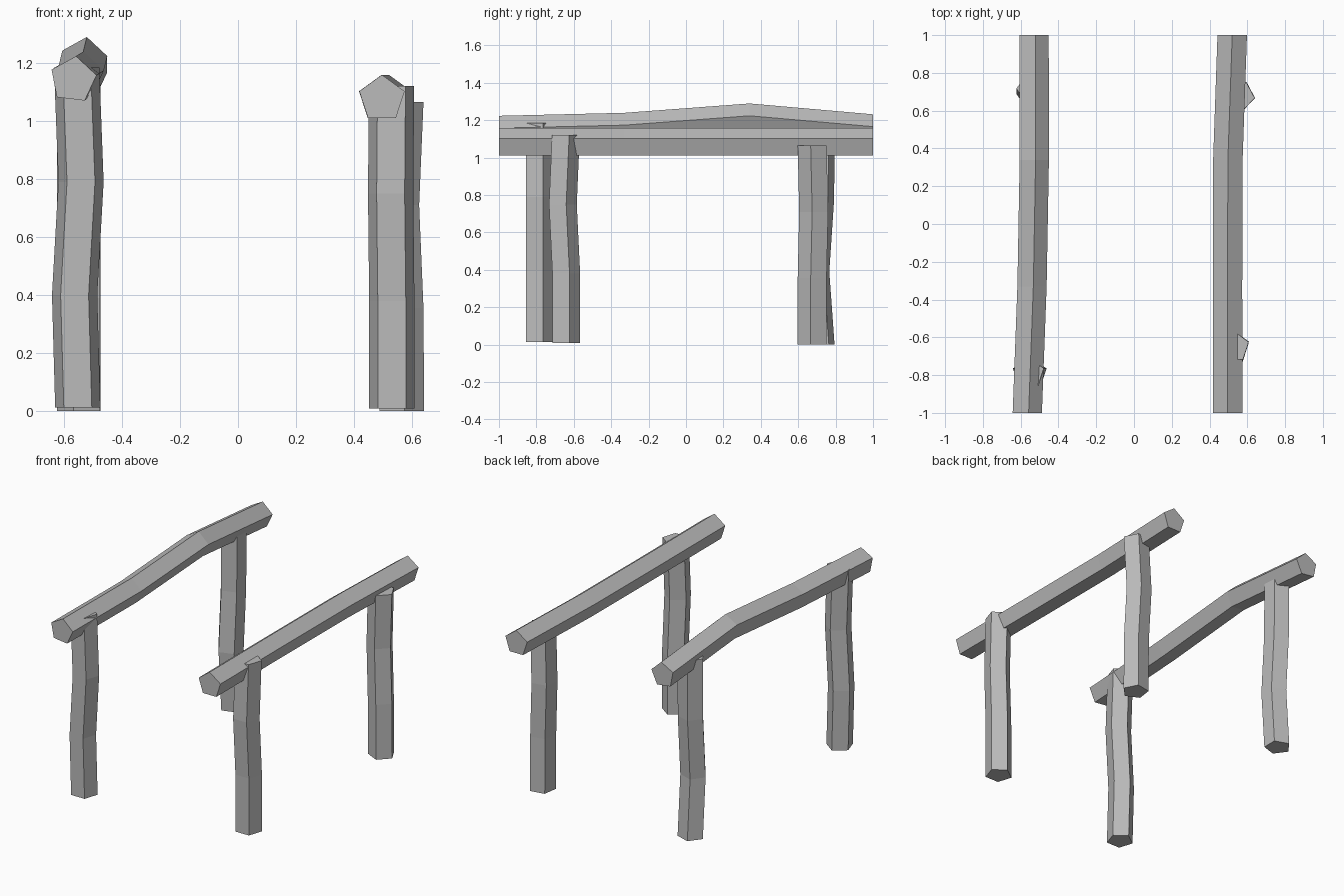
import bpy, bmesh, math

if "Cube" in bpy.data.objects:
    bpy.data.objects.remove(bpy.data.objects["Cube"])

R = 0.082  # radius of every five-sided log

grey = bpy.data.materials.new("weathered grey")
grey.diffuse_color = (0.5, 0.5, 0.5, 1)
grey.use_nodes = True
grey.node_tree.nodes["Principled BSDF"].inputs["Base Color"].default_value = grey.diffuse_color


def log(name, path, turn, along):
    """Crooked five-sided log through the path points, sections square to one axis."""
    bm = bmesh.new()
    rings = []
    for x, y, z in path:
        ring = []
        for k in range(5):
            a = math.radians(turn + 72 * k)
            u, v = R * math.cos(a), R * math.sin(a)
            ring.append(bm.verts.new((x + u, y, z + v) if along == 'Y' else (x + u, y + v, z)))
        rings.append(ring)
    for lo, hi in zip(rings, rings[1:]):
        for k in range(5):
            n = (k + 1) % 5
            bm.faces.new((lo[k], lo[n], hi[n], hi[k]))
    bm.faces.new(rings[0])
    bm.faces.new(rings[-1])
    bmesh.ops.recalc_face_normals(bm, faces=bm.faces)
    me = bpy.data.meshes.new(name)
    bm.to_mesh(me)
    bm.free()
    me.materials.append(grey)
    bpy.context.collection.objects.link(bpy.data.objects.new(name, me))


# Beams running front to back
log("left_beam", [(-0.568, -1, 1.142), (-0.543, -0.33, 1.158),
                  (-0.531, 0.34, 1.208), (-0.532, 1, 1.15)], 11, 'Y')
log("right_beam", [(0.496, -1, 1.077), (0.495, -0.33, 1.077),
                   (0.497, 0.34, 1.077), (0.52, 1, 1.077)], 18, 'Y')

# Upright posts
log("left_front_post", [(-0.552, -0.79, 0.013), (-0.563, -0.79, 0.4),
                        (-0.541, -0.79, 0.79), (-0.556, -0.79, 1.185)], 18, 'Z')
log("right_front_post", [(0.53, -0.648, 0.01), (0.53, -0.648, 0.38),
                         (0.526, -0.666, 0.75), (0.529, -0.65, 1.12)], 18, 'Z')
log("left_back_post", [(-0.541, 0.716, 0), (-0.541, 0.688, 0.39),
                       (-0.541, 0.714, 0.78), (-0.541, 0.716, 1.17)], 35.5, 'Z')
log("right_back_post", [(0.56, 0.678, 0), (0.558, 0.678, 0.355),
                        (0.543, 0.686, 0.71), (0.558, 0.678, 1.065)], -8, 'Z')
